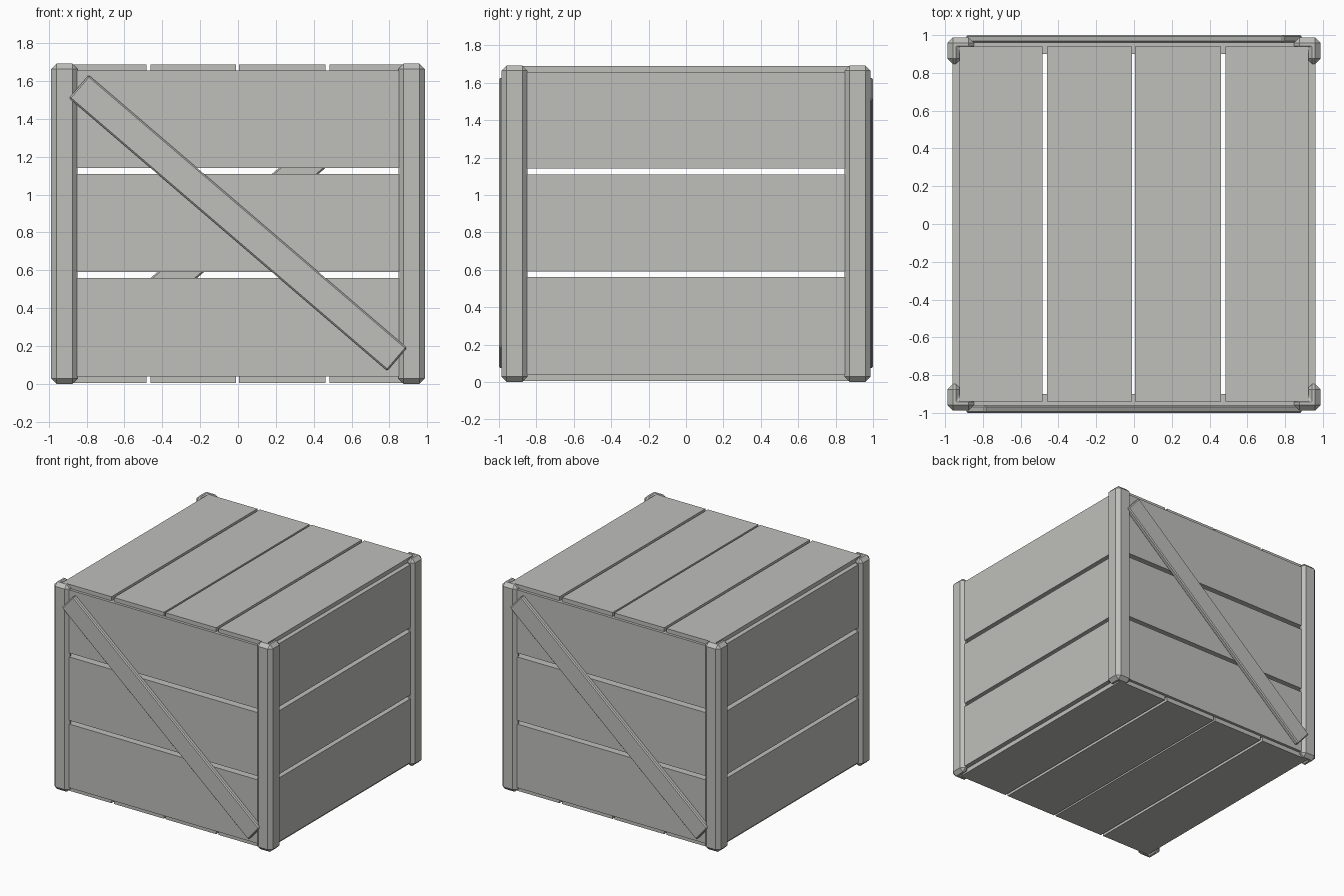
import bpy, bmesh, math
from mathutils import Matrix, Vector

cube = bpy.data.objects.get("Cube")
if cube:
    bpy.data.objects.remove(cube, do_unlink=True)

# Single crate colour
grey = bpy.data.materials.new("crate_grey")
grey.use_nodes = True
COLOUR = (0.52, 0.52, 0.50, 1)
grey.diffuse_color = COLOUR
grey.node_tree.nodes["Principled BSDF"].inputs["Base Color"].default_value = COLOUR


def finish(name, bm, bevel=0):
    bmesh.ops.recalc_face_normals(bm, faces=bm.faces)
    mesh = bpy.data.meshes.new(name)
    bm.to_mesh(mesh)
    bm.free()
    mesh.materials.append(grey)
    ob = bpy.data.objects.new(name, mesh)
    bpy.context.collection.objects.link(ob)
    if bevel:
        mod = ob.modifiers.new("chamfer", "BEVEL")
        mod.width = bevel
        mod.segments = 1
    return ob


def box(name, low, high, bevel=0):
    low, high = Vector(low), Vector(high)
    bm = bmesh.new()
    bmesh.ops.create_cube(bm, size=1)
    bmesh.ops.scale(bm, vec=high - low, verts=bm.verts)
    bmesh.ops.translate(bm, vec=(low + high) / 2, verts=bm.verts)
    return finish(name, bm, bevel)


HEIGHT = 1.692
SIDES = ((-1, "right", "front"), (1, "left", "back"))

# Wall planks: three per wall, with open gaps between them
rows = ((0.04, 0.56), (0.59, 1.108), (1.14, 1.655))
for s, x_side, y_side in SIDES:
    for i, (z0, z1) in enumerate(rows):
        a, b = sorted((s * 0.90, s * 0.962))
        box(f"{y_side}_plank_{i + 1}", (-0.93, a, z0), (0.93, b, z1))
        box(f"{x_side}_plank_{i + 1}", (a, -0.90, z0), (b, 0.90, z1))

# Lid and floor planks: four each
columns = ((-0.925, -0.484), (-0.461, -0.011), (0.004, 0.461), (0.484, 0.925))
for part, z0, z1 in (("lid", 1.655, 1.688), ("floor", 0.004, 0.04)):
    for i, (x0, x1) in enumerate(columns):
        box(f"{part}_plank_{i + 1}", (x0, -0.94, z0), (x1, 0.94, z1))

# Corner posts: chamfered L-shaped sections wrapped around the walls
OUT, IN, END = 0.987, 0.915, 0.847
section = ((OUT, END), (OUT, OUT), (END, OUT), (END, IN), (IN, IN), (IN, END))
for sx, x_side, _ in SIDES:
    for sy, _, y_side in SIDES:
        bm = bmesh.new()
        base = bm.faces.new([bm.verts.new((sx * x, sy * y, 0)) for x, y in section])
        top = bmesh.ops.extrude_face_region(bm, geom=[base], use_keep_orig=True)
        moved = [v for v in top["geom"] if isinstance(v, bmesh.types.BMVert)]
        bmesh.ops.translate(bm, vec=(0, 0, HEIGHT), verts=moved)
        finish(f"{y_side}_{x_side}_post", bm, 0.028)

# Diagonal braces on front and back, the back one turned half round
for turn, y_side in ((0, "front"), (math.pi, "back")):
    brace = box(f"{y_side}_brace", (-1.107, -0.02, -0.08), (1.107, 0.02, 0.08), 0.008)
    brace.matrix_world = (Matrix.Rotation(turn, 4, "Z")
                          @ Matrix.Translation((0, -0.98, 0.85))
                          @ Matrix.Rotation(math.radians(40.6), 4, "Y"))
